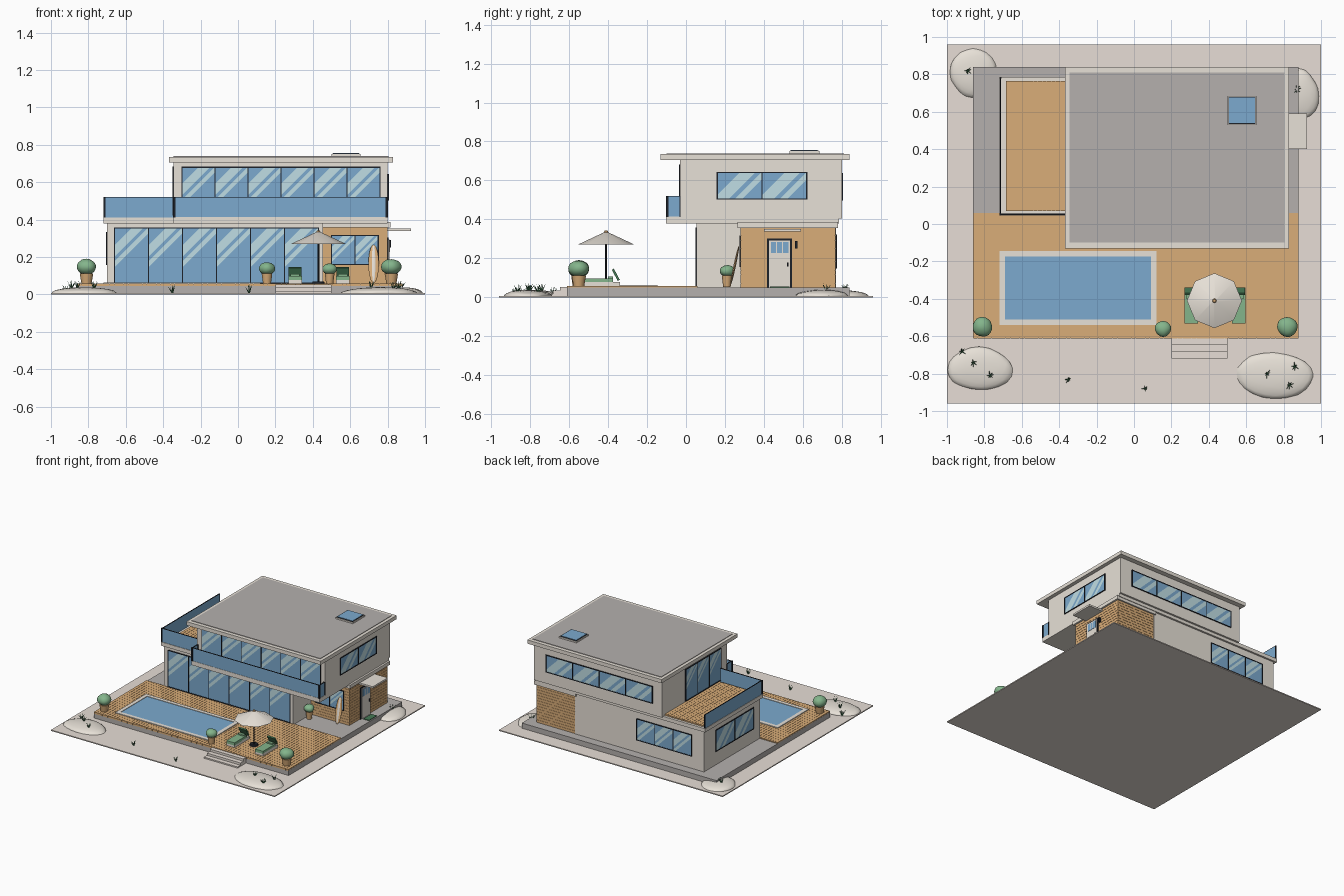
import bpy, bmesh, math, random
from mathutils import Matrix, Vector

random.seed(4)
cube = bpy.data.objects.get("Cube")
if cube:
    bpy.data.objects.remove(cube, do_unlink=True)


def material(name, *rgb):
    m = bpy.data.materials.new(name)
    m.use_nodes = True
    color = (*rgb, 1)
    m.diffuse_color = color
    m.node_tree.nodes["Principled BSDF"].inputs["Base Color"].default_value = color
    return m


SAND = material("sand", .80, .73, .67)
WALL = material("stucco", .80, .75, .68)
GREY = material("grey concrete", .46, .435, .42)
GLASS = material("blue glass", .20, .40, .62)
SHINE = material("pale reflection", .53, .73, .78)
WOOD = material("wood", .70, .42, .19)
FRAME = material("dark frame", .012, .015, .022)
LEAF = material("leaf green", .23, .46, .26)
GRASS = material("dark green", .06, .19, .09)


def finish(name, bm, mats, smooth=False):
    mesh = bpy.data.meshes.new(name)
    bm.to_mesh(mesh)
    bm.free()
    for m in mats:
        mesh.materials.append(m)
    ob = bpy.data.objects.new(name, mesh)
    bpy.context.collection.objects.link(ob)
    if smooth:
        bpy.ops.object.select_all(action="DESELECT")
        bpy.context.view_layer.objects.active = ob
        ob.select_set(True)
        bpy.ops.object.shade_smooth_by_angle(angle=math.radians(50))
    return ob


def add_box(bm, x, y, z, slot=0):
    size = Matrix.Diagonal((x[1] - x[0], y[1] - y[0], z[1] - z[0], 1))
    mid = Matrix.Translation((sum(x) / 2, sum(y) / 2, sum(z) / 2))
    for v in bmesh.ops.create_cube(bm, size=1, matrix=mid @ size)["verts"]:
        for f in v.link_faces:
            f.material_index = slot


def box(name, x, y, z, mat):
    bm = bmesh.new()
    add_box(bm, x, y, z)
    return finish(name, bm, [mat])


def boards(name, x, y, z, axis, pitch=.025, gap=.0015, inset=.002):
    """Wooden boards repeated along an axis over a solid core."""
    bm = bmesh.new()
    spans = [x, y, z]
    add_box(bm, *[(a + inset, b - inset) for a, b in spans])
    lo, hi = spans[axis]
    count = round((hi - lo) / pitch)
    step = (hi - lo) / count
    for i in range(count):
        s = list(spans)
        s[axis] = (lo + i * step + gap / 2, lo + (i + 1) * step - gap / 2)
        add_box(bm, *s)
    return finish(name, bm, [WOOD])


def window(name, normal, plane, span, z, panes):
    """Framed row of panes; plane is the wall position along the normal."""
    n = Vector((*normal, 0))
    u = Vector((-n.y, n.x, 0))
    up = Vector((0, 0, 1))
    lo, hi = sorted(s * (u.x + u.y) for s in span)
    base = n * (plane * (n.x + n.y))
    w, h = (hi - lo) / panes, z[1] - z[0]
    turn = Matrix((u, -n, up)).transposed().to_4x4()
    place = Matrix.Translation(base + u * lo + up * z[0]) @ turn
    bm = bmesh.new()
    # Panes, cut along the diagonal edges of the reflections
    edges = [w * k for k in (.5, .85, .98, 1.15)]
    for i in range(panes):
        x0 = i * w
        corners = ((x0, 0), (x0 + w, 0), (x0 + w, h), (x0, h))
        face = bm.faces.new([bm.verts.new((a, -.003, b)) for a, b in corners])
        pane = [face]
        for s in edges:
            geom = pane + list({e for f in pane for e in f.edges}) + list({v for f in pane for v in f.verts})
            cut = bmesh.ops.bisect_plane(bm, geom=geom, plane_co=(x0 + s, 0, h), plane_no=(1, 0, -1))
            pane = [g for g in cut["geom"] if isinstance(g, bmesh.types.BMFace)]
        for f in pane:
            c = f.calc_center_median()
            d = c.x - x0 + h - c.z
            f.material_index = 1 if edges[0] < d < edges[1] or edges[2] < d < edges[3] else 0
    # Frame bars
    t, deep = .003, (-.006, 0)
    for i in range(panes + 1):
        add_box(bm, (i * w - t, i * w + t), deep, (0, h), 2)
    for b in (0, h):
        add_box(bm, (-t, hi - lo + t), deep, (b - t, b + t), 2)
    bm.transform(place)
    return finish(name, bm, [GLASS, SHINE, FRAME])


def cone(name, at, r1, r2, height, sides, mat, smooth=False):
    bm = bmesh.new()
    bmesh.ops.create_cone(bm, cap_ends=True, segments=sides, radius1=r1, radius2=r2, depth=height,
                          matrix=Matrix.Translation((at[0], at[1], at[2] + height / 2)))
    return finish(name, bm, [mat], smooth)


def blob(name, at, radii, mat, jitter):
    """Uneven rounded lump that never dips under the ground."""
    bm = bmesh.new()
    bmesh.ops.create_icosphere(bm, subdivisions=3, radius=1)
    for v in bm.verts:
        wave = math.sin(3 * v.co.x + at[0] * 9) * math.cos(2 * v.co.y + at[1] * 7)
        v.co *= 1 + jitter * (wave + random.uniform(-.3, .3))
    bm.transform(Matrix.Translation(at) @ Matrix.Diagonal((*radii, 1)))
    for v in bm.verts:
        v.co.z = max(v.co.z, .003)
    return finish(name, bm, [mat], True)


# Site, platform, deck and steps
box("ground", (-1, 1), (-.96, .96), (0, .008), SAND)
box("platform", (-.86, .88), (-.61, .84), (0, .05), GREY)
boards("deck", (-.86, .88), (-.612, .06), (.044, .058), 0)
for i in range(3):
    box("step", (.2, .5), (-.72 + i * .037, -.60), (0, .018 * (i + 1)), SAND)

# Pool
box("pool_water", (-.70, .10), (-.52, -.16), (.04, .0605), GLASS)
for side in ((-.54, -.51), (-.175, -.145)):
    box("pool_rim_long", (-.72, .12), side, (.04, .064), WALL)
for side in ((-.72, -.69), (.09, .12)):
    box("pool_rim_short", side, (-.54, -.145), (.04, .064), WALL)

# Ground floor
box("ground_floor", (-.70, .455), (.055, .77), (.05, .385), WALL)
boards("timber_room", (.44, .80), (.28, .768), (.05, .36), 2, .022)
box("timber_room_trim", (.44, .815), (.265, .78), (.357, .386), WALL)
box("floor_slab", (-.72, .80), (.045, .785), (.38, .41), WALL)
window("front_glazing", (0, -1), .055, (-.66, .43), (.062, .355), 6)
window("timber_room_window", (0, -1), .28, (.50, .75), (.16, .315), 2)
window("side_window_low", (-1, 0), -.70, (.14, .62), (.16, .33), 2)
window("back_window_low", (0, 1), .77, (-.59, -.10), (.15, .32), 3)

# Entrance
box("door_frame", (.79, .805), (.415, .545), (.05, .303), FRAME)
box("door", (.79, .809), (.425, .535), (.05, .293), WALL)
box("door_window", (.79, .811), (.435, .525), (.228, .285), GLASS)
for cy in (.465, .495):
    box("door_window_bar", (.79, .813), (cy - .002, cy + .002), (.228, .285), WALL)
box("door_handle", (.80, .818), (.519, .526), (.158, .178), FRAME)
box("door_lamp", (.79, .818), (.56, .572), (.252, .29), FRAME)
box("entry_canopy", (.79, .925), (.40, .59), (.338, .352), WALL)
box("door_mat", (.82, .87), (.43, .53), (.045, .055), GRASS)

# Upper floor and roof
box("upper_floor", (-.345, .80), (-.03, .80), (.405, .71), WALL)
box("roof_slab", (-.37, .83), (-.13, .84), (.705, .735), WALL)
box("roof_deck", (-.345, .805), (-.10, .81), (.73, .739), GREY)
box("skylight_frame", (.50, .655), (.53, .685), (.73, .75), WALL)
box("skylight_edge", (.505, .65), (.535, .68), (.74, .753), FRAME)
box("skylight_glass", (.509, .646), (.539, .676), (.74, .756), GLASS)
window("upper_front_window", (0, -1), -.03, (-.30, .76), (.42, .68), 6)
window("upper_right_window", (1, 0), .80, (.16, .62), (.505, .64), 2)
window("upper_back_window", (0, 1), .80, (-.26, .69), (.50, .635), 4)
window("terrace_doors", (-1, 0), -.345, (.05, .50), (.425, .68), 3)


def railing(name, x, y):
    bm = bmesh.new()
    add_box(bm, x, y, (.405, .517))
    add_box(bm, x, y, (.517, .521), 1)
    t = .003
    for a in x:
        for b in y:
            add_box(bm, (a - t, a + t), (b - t, b + t), (.412, .521), 1)
    finish(name, bm, [GLASS, FRAME])


# Terrace and balcony
boards("terrace_deck", (-.685, -.345), (.07, .765), (.402, .42), 0)
railing("terrace_rail_side", (-.717, -.711), (.052, .78))
railing("terrace_rail_front", (-.717, -.345), (.049, .055))
box("balcony_slab", (-.345, .80), (-.102, .05), (.38, .415), WALL)
railing("balcony_rail_front", (-.343, .798), (-.10, -.094))
for end in (-.343, .792):
    railing("balcony_rail_end", (end, end + .006), (-.10, -.03))

# Parasol
px, py = .43, -.41
cone("parasol_base", (px, py, .055), .035, .03, .015, 16, FRAME)
cone("parasol_pole", (px, py, .055), .005, .005, .24, 8, FRAME)
cone("parasol_canopy", (px, py, .27), .147, .008, .065, 8, WALL, True)
cone("parasol_finial", (px, py, .332), .012, .008, .01, 8, WOOD)

# Sun loungers
for cx in (.305, .56):
    x = (cx - .036, cx + .036)
    box("lounger_base", x, (-.53, -.34), (.058, .08), WALL)
    box("lounger_cushion", x, (-.532, -.375), (.076, .098), LEAF)
    back = box("lounger_back", (-.034, .034), (-.006, .006), (0, .065), GRASS)
    back.location = (cx, -.345, .087)
    back.rotation_euler.x = math.radians(28)
    box("lounger_pillow", (cx - .025, cx + .025), (-.40, -.375), (.098, .108), LEAF)

# Potted shrubs
for cx, cy, r in ((-.81, -.55, .053), (.155, -.56, .042), (.82, -.55, .053), (.49, .21, .038)):
    cone("pot", (cx, cy, .052), r * .5, r * .7, .06, 14, WOOD, True)
    blob("shrub", (cx, cy, .105 + r * .8), (r, r, r * .8), LEAF, .05)

# Surfboard leaning on the timber wall
for name, w, thick, mat in (("surfboard", .028, .005, WOOD), ("surfboard_stripe", .014, .0065, WALL)):
    bm = bmesh.new()
    bmesh.ops.create_uvsphere(bm, u_segments=24, v_segments=16, radius=1)
    bm.transform(Matrix.Diagonal((w, thick, .104, 1)))
    board = finish(name, bm, [mat], True)
    board.location = (.725, .25, .163)
    board.rotation_euler.x = math.radians(-12)

# Sandy mounds
for cx, cy, rx, ry in ((-.825, -.775, .17, .115), (.75, -.81, .21, .125), (-.86, .81, .12, .13), (.88, .69, .11, .135)):
    blob("mound", (cx, cy, .006), (rx, ry, .032), WALL, .06)

# Grass tufts
for cx, cy, base in ((-.92, -.68, .01), (-.86, -.74, .03), (-.77, -.81, .03), (.71, -.80, .03), (.86, -.76, .025),
                     (.83, -.86, .025), (-.35, -.83, .006), (.06, -.88, .006), (-.89, .82, .03), (.87, .72, .03)):
    bm = bmesh.new()
    for i in range(7):
        lean = Matrix.Rotation(i * 2.4, 4, "Z") @ Matrix.Rotation(random.uniform(.2, .7), 4, "X")
        bmesh.ops.create_cone(bm, segments=4, radius1=.004, radius2=0, depth=.05,
                              matrix=lean @ Matrix.Translation((0, 0, .022)))
    bm.transform(Matrix.Translation((cx, cy, base)))
    finish("grass_tuft", bm, [GRASS])
